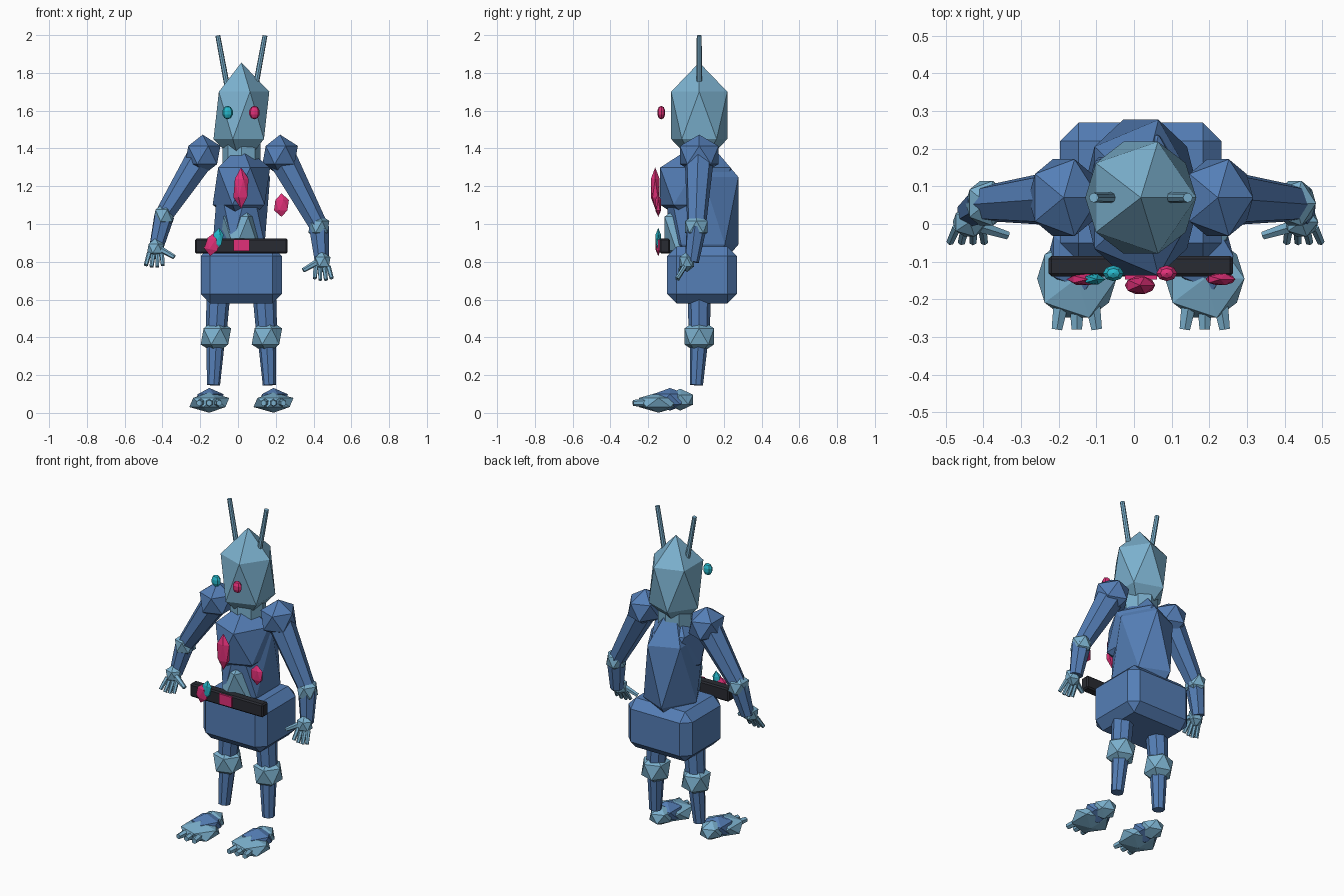
import bpy
from mathutils import Vector

if "Cube" in bpy.data.objects:
    bpy.data.objects.remove(bpy.data.objects["Cube"])

CX = 0.018  # body centre line


def material(name, rgb):
    m = bpy.data.materials.new(name)
    m.use_nodes = True
    m.diffuse_color = (*rgb, 1)
    m.node_tree.nodes["Principled BSDF"].inputs["Base Color"].default_value = (*rgb, 1)
    return m


BLUE = material("suit blue", (0.09, 0.21, 0.47))
SKIN = material("pale blue", (0.20, 0.44, 0.62))
PINK = material("magenta", (0.75, 0.03, 0.19))
CYAN = material("cyan", (0.02, 0.48, 0.60))
BLACK = material("belt black", (0.022, 0.024, 0.032))


def finish(name, mat):
    ob = bpy.context.object
    ob.name = name
    ob.data.materials.append(mat)
    return ob


def ico(name, mat, loc, radii, tilt=0):
    """Faceted twenty-sided ball, stretched to the given radii."""
    bpy.ops.mesh.primitive_ico_sphere_add(subdivisions=1, radius=1, location=loc, rotation=(0, tilt, 0))
    bpy.context.object.scale = radii
    return finish(name, mat)


def box(name, mat, loc, size, bevel):
    bpy.ops.mesh.primitive_cube_add(size=1, location=loc)
    ob = finish(name, mat)
    ob.scale = size
    bpy.ops.object.transform_apply(location=False, rotation=False, scale=True)
    if bevel:
        mod = ob.modifiers.new("bevel", "BEVEL")
        mod.width, mod.segments = bevel, 1
    return ob


def limb(name, mat, a, b, r1, r2, sides=8):
    """Tapered prism from a to b."""
    a, b = Vector(a), Vector(b)
    d = b - a
    bpy.ops.mesh.primitive_cone_add(vertices=sides, radius1=r1, radius2=r2, depth=d.length, location=(a + b) / 2)
    ob = finish(name, mat)
    ob.rotation_euler = d.to_track_quat("Z", "Y").to_euler()
    return ob


# Head, neck and trunk
ico("head", SKIN, (CX, 0.07, 1.575), (0.165, 0.175, 0.28))
limb("neck", SKIN, (CX, 0.07, 1.30), (CX, 0.07, 1.48), 0.1, 0.1)
ico("torso", BLUE, (CX, 0.09, 1.07), (0.17, 0.22, 0.40))
ico("chest", BLUE, (CX, 0.05, 1.2), (0.17, 0.22, 0.22))
ico("belly", SKIN, (CX, 0.05, 0.95), (0.13, 0.192, 0.2))
box("pelvis", BLUE, (CX, 0.085, 0.73), (0.43, 0.37, 0.30), 0.05)

# Belt
box("belt", BLACK, (CX, -0.112, 0.883), (0.49, 0.055, 0.08), 0.008)
box("buckle", PINK, (CX, -0.138, 0.887), (0.085, 0.02, 0.062), 0)

# Gems
ico("chest_gem", PINK, (0.016, -0.163, 1.19), (0.045, 0.027, 0.11))
ico("side_gem", PINK, (0.23, -0.147, 1.10), (0.044, 0.018, 0.062))
ico("belt_gem_pink", PINK, (-0.135, -0.147, 0.893), (0.044, 0.018, 0.064), 0.2)
ico("belt_gem_cyan", CYAN, (-0.108, -0.147, 0.92), (0.032, 0.016, 0.06), 0.15)

# Eyes
for name, mat, x in (("right_eye", CYAN, -0.055), ("left_eye", PINK, 0.087)):
    bpy.ops.mesh.primitive_uv_sphere_add(segments=8, ring_count=5, radius=1, location=(x, -0.131, 1.59))
    bpy.context.object.scale = (0.029, 0.022, 0.036)
    finish(name, mat)

for side, s, dz in (("left", 1, 0), ("right", -1, 0.07)):
    def at(x, y, z):
        return (CX + s * x, y, z)

    limb(side + "_antenna", SKIN, at(0.07, 0.07, 1.7), at(0.125, 0.07, 1.998), 0.015, 0.013)

    # Arms, the right one held a little higher
    shoulder, elbow = at(0.205, 0.07, 1.365), at(0.41, 0.055, 0.985 + dz * 0.85)
    wrist = at(0.425 + dz * 0.4, 0.03, 0.80 + dz)
    ico(side + "_shoulder", BLUE, shoulder, (0.105, 0.12, 0.108))
    limb(side + "_upper_arm", BLUE, shoulder, elbow, 0.08, 0.05, 7)
    ico(side + "_elbow", SKIN, elbow, (0.062, 0.07, 0.07))
    limb(side + "_forearm", BLUE, elbow, wrist, 0.055, 0.038, 7)

    # Hand with four fingers and a thumb
    palm = Vector(wrist) + Vector((s * 0.002, -0.025, 0.0))
    ico(side + "_palm", SKIN, palm, (0.05, 0.045, 0.055))
    for i in range(4):
        base = palm + Vector((s * (i - 1.5) * 0.022, -0.012, -0.025))
        tip = palm + Vector((s * (i - 1.3) * 0.03, -0.052, -0.1 + abs(i - 1.5) * 0.008))
        limb(f"{side}_finger_{i + 1}", SKIN, base, tip, 0.013, 0.011, 6)
    limb(side + "_thumb", SKIN, palm + Vector((-s * 0.02, -0.01, 0.0)),
         palm + Vector((-s * 0.1, -0.035, -0.045)), 0.018, 0.012, 6)

    # Legs
    limb(side + "_thigh", BLUE, at(0.12, 0.07, 0.65), at(0.135, 0.07, 0.405), 0.063, 0.055)
    ico(side + "_knee", SKIN, at(0.135, 0.07, 0.405), (0.09, 0.092, 0.095))
    limb(side + "_shin", BLUE, at(0.135, 0.07, 0.405), at(0.148, 0.055, 0.147), 0.05, 0.035)

    # Feet, set ahead of the shins
    fx = 0.17
    ico(side + "_foot", SKIN, at(fx, -0.145, 0.055), (0.118, 0.122, 0.054))
    ico(side + "_instep", BLUE, at(fx, -0.085, 0.072), (0.085, 0.105, 0.06))
    ico(side + "_heel", SKIN, at(fx, -0.03, 0.07), (0.07, 0.08, 0.058))
    for i in (-1, 0, 1):
        limb(f"{side}_toe_{i + 2}", SKIN, at(fx + i * 0.04, -0.2, 0.055),
             at(fx + i * 0.053, -0.28, 0.052), 0.024, 0.016, 6)
